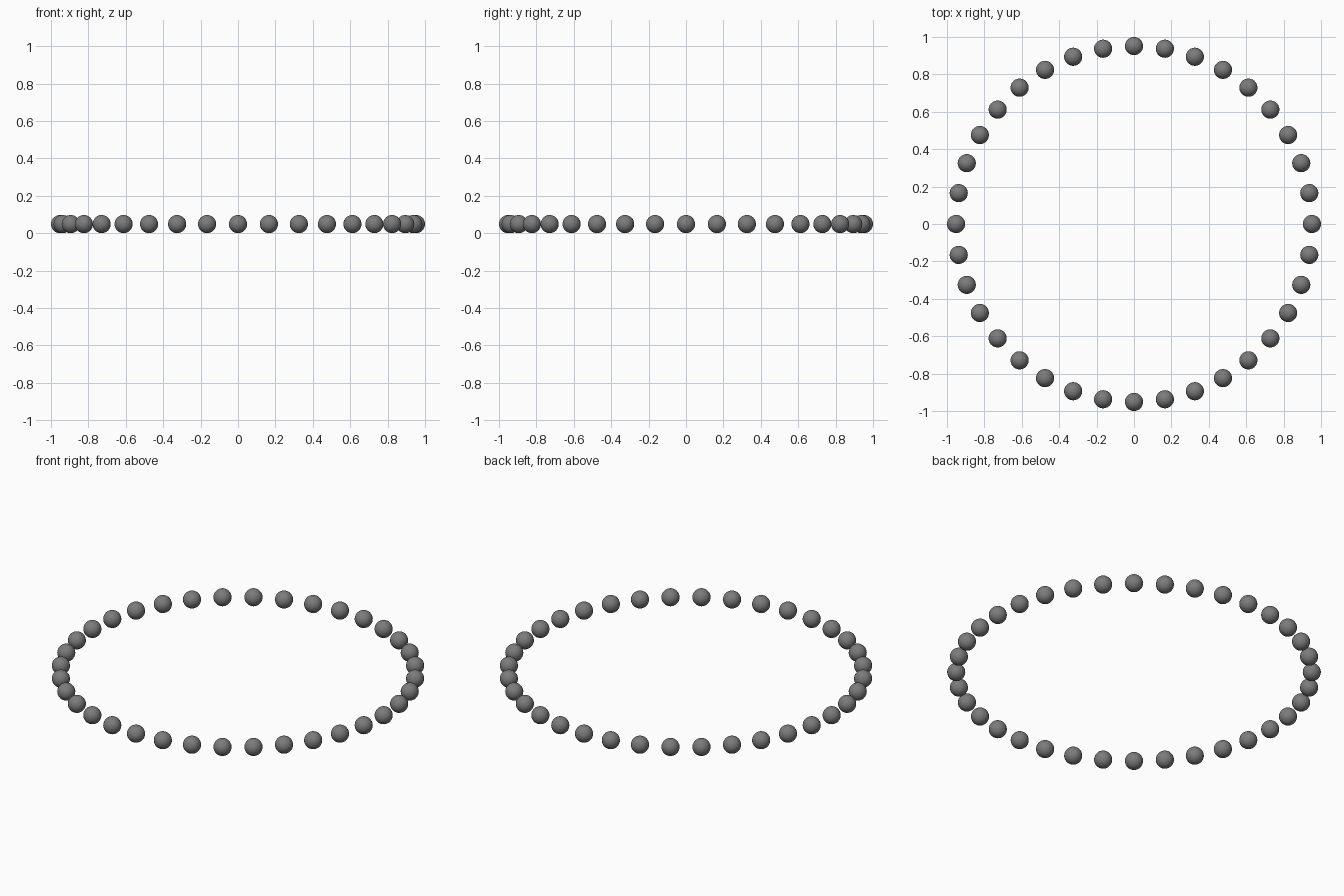
import bpy
import math

if "Cube" in bpy.data.objects:
    bpy.data.objects.remove(bpy.data.objects["Cube"])

BEADS = 36
BEAD_R = 0.0485
RING_R = 1.0 - BEAD_R

# Single grey colour
grey = bpy.data.materials.new("dark_grey")
grey.diffuse_color = (0.2, 0.2, 0.2, 1.0)
grey.use_nodes = True
grey.node_tree.nodes["Principled BSDF"].inputs["Base Color"].default_value = grey.diffuse_color

# First bead, whose smooth mesh is shared by the whole ring
bpy.ops.mesh.primitive_uv_sphere_add(segments=32, ring_count=16, radius=BEAD_R)
first = bpy.context.object
bpy.ops.object.shade_smooth()
mesh = first.data
mesh.name = "bead"
mesh.materials.append(grey)

# Ring of evenly spaced beads resting on the ground
for i in range(BEADS):
    bead = first if i == 0 else bpy.data.objects.new("bead", mesh)
    bead.name = f"bead_{i + 1:02d}"
    if i:
        bpy.context.collection.objects.link(bead)
    a = math.tau * i / BEADS
    bead.location = (RING_R * math.cos(a), RING_R * math.sin(a), BEAD_R)
    bead.rotation_euler.z = a
